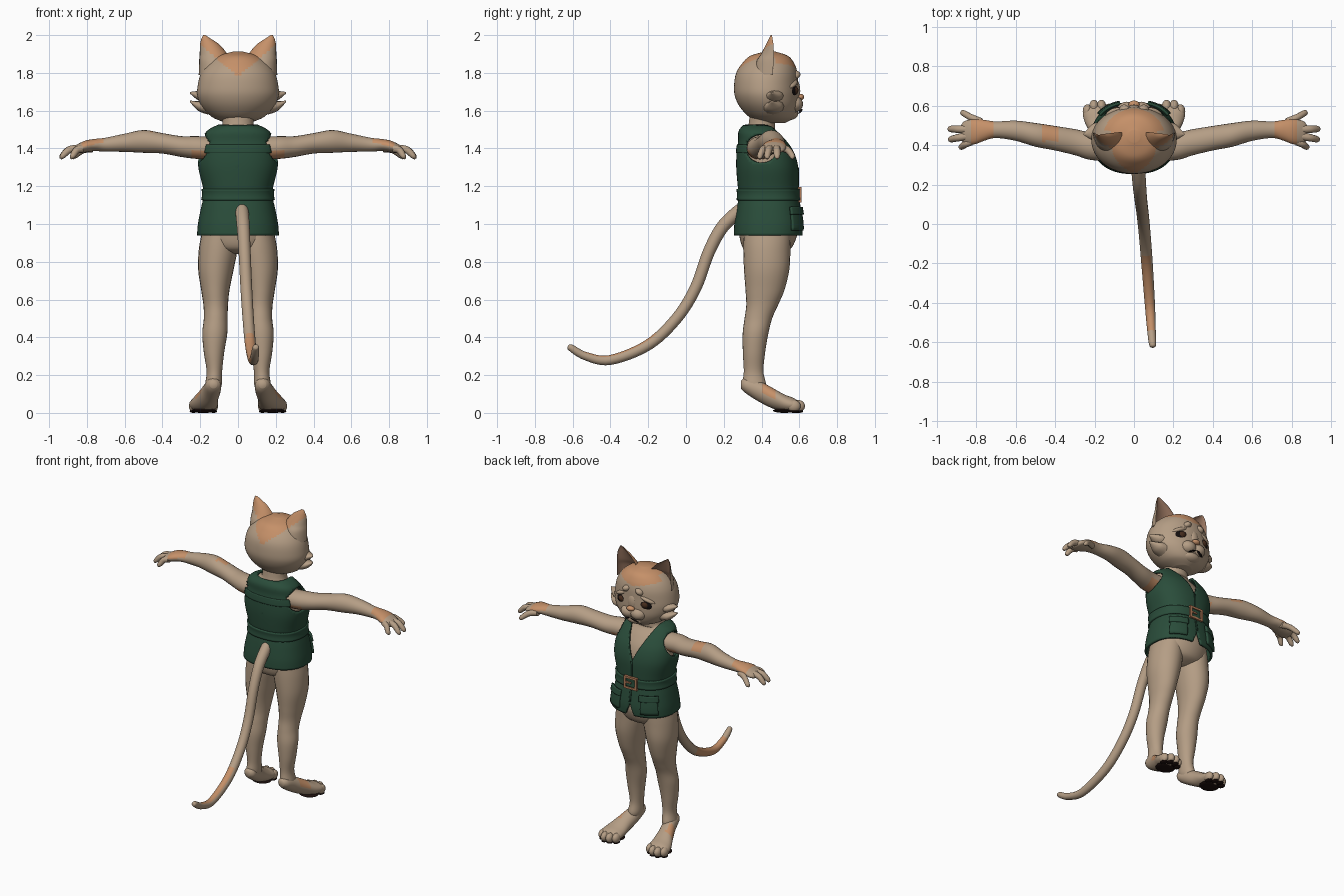
import bpy, bmesh, math
from mathutils import Vector, Matrix

if "Cube" in bpy.data.objects:
    bpy.data.objects.remove(bpy.data.objects["Cube"], do_unlink=True)


def material(name, r, g, b):
    m = bpy.data.materials.new(name)
    m.use_nodes = True
    m.diffuse_color = (r, g, b, 1)
    node = next(n for n in m.node_tree.nodes if n.type == 'BSDF_PRINCIPLED')
    node.inputs["Base Color"].default_value = (r, g, b, 1)
    node.inputs["Roughness"].default_value = .8
    return m


FUR = material("tan fur", .46, .34, .235)
ORANGE = material("orange fur", .56, .28, .14)
GREEN = material("green cloth", .023, .074, .043)
SEAM = material("dark green seam", .012, .04, .024)
COPPER = material("copper buckle", .45, .2, .1)
PAD = material("dark paw pad", .012, .005, .004)
BROWN = material("brown iris", .06, .025, .012)
BLACK = material("black eye rim", .006, .004, .004)
INNER = material("inner ear", .3, .17, .11)
X, Y, Z = Vector((1, 0, 0)), Vector((0, 1, 0)), Vector((0, 0, 1))


def finish(name, bm, mats, rule=None, angle=50):
    """Turn a bmesh into a shaded object; rule picks a material per face."""
    bmesh.ops.recalc_face_normals(bm, faces=bm.faces)
    for f in bm.faces:
        f.smooth = True
        if rule:
            f.material_index = int(rule(f.calc_center_median(), f.normal))
    me = bpy.data.meshes.new(name)
    bm.to_mesh(me)
    bm.free()
    for m in mats:
        me.materials.append(m)
    me.set_sharp_from_angle(angle=math.radians(angle))
    ob = bpy.data.objects.new(name, me)
    bpy.context.collection.objects.link(ob)
    return ob


def spline(keys, steps):
    """Smooth path through the keys, interpolating every value."""
    out = []
    for i in range(len(keys) - 1):
        p = [keys[max(0, min(len(keys) - 1, i + d))] for d in (-1, 0, 1, 2)]
        for s in range(steps):
            t = s / steps
            out.append([b + .5 * t * (c - a + t * (2*a - 5*b + 4*c - d + t * (3*(b - c) + d - a)))
                        for a, b, c, d in zip(*p)])
    return out + [list(keys[-1])]


def loft(name, keys, u, v=None, side=1, mats=(FUR,), rule=None, sides=24, steps=6, cup=False):
    """Skin elliptical rings (x, y, z, radius u, radius v) along a path."""
    rows = spline(keys, steps)
    pts = [Vector((r[0] * side, r[1], r[2])) for r in rows]
    bm, rings = bmesh.new(), []
    for i, row in enumerate(rows):
        tangent = pts[min(i + 1, len(pts) - 1)] - pts[max(i - 1, 0)]
        w = v if v else tangent.cross(u).normalized()
        ring = []
        for k in range(sides):
            a = math.tau * k / sides
            s = math.sin(a)
            if cup and s > 0:
                s *= -.6
            ring.append(bm.verts.new(pts[i] + u * (row[3] * math.cos(a)) + w * (row[4] * s)))
        rings.append(ring)
    for r0, r1 in zip(rings, rings[1:]):
        for k in range(sides):
            j = (k + 1) % sides
            bm.faces.new((r0[k], r0[j], r1[j], r1[k]))
    bm.faces.new(rings[0])
    bm.faces.new(rings[-1])
    return finish(name, bm, mats, rule)


def blob(name, centre, radii, mat=FUR, tilt=0, yaw=0):
    bm = bmesh.new()
    turn = Matrix.Rotation(yaw, 4, 'Z') @ Matrix.Rotation(tilt, 4, 'Y')
    bmesh.ops.create_uvsphere(bm, u_segments=20, v_segments=12, radius=1,
                              matrix=Matrix.Translation(centre) @ turn @ Matrix.Diagonal((*radii, 1)))
    return finish(name, bm, [mat])


# Vest cross-sections: height, depth centre, half width, half depth
VEST = [(.94, .435, .21, .175), (1, .437, .205, .174), (1.08, .437, .19, .162),
        (1.15, .437, .174, .15), (1.2, .435, .18, .154), (1.3, .43, .203, .157),
        (1.38, .42, .2, .145), (1.44, .405, .182, .122), (1.49, .385, .158, .1),
        (1.52, .39, .1, .08)]
DENSE = spline(VEST, 8)


def vest_point(z, degrees, grow):
    for a, b in zip(DENSE, DENSE[1:]):
        if z <= b[0]:
            break
    t = (z - a[0]) / (b[0] - a[0])
    cy, rx, ry = (p + (q - p) * t for p, q in zip(a[1:], b[1:]))
    c, s = math.cos(math.radians(degrees)), math.sin(math.radians(degrees))
    return Vector(((rx + grow) * math.copysign(abs(c) ** .85, c),
                   cy + (ry + grow) * math.copysign(abs(s) ** .85, s), z))


def cloth_patch(name, z0, z1, a0, a1, grow, thick, mat=GREEN, rows=6, cols=12, shape=None):
    """A piece of cloth that follows the vest surface."""
    bm = bmesh.new()
    g = [[bm.verts.new(vest_point(z0 + (z1 - z0) * i / rows, a0 + (a1 - a0) * k / cols, grow))
          for k in range(cols + 1)] for i in range(rows + 1)]
    for i in range(rows):
        for k in range(cols):
            bm.faces.new((g[i][k], g[i][k + 1], g[i + 1][k + 1], g[i + 1][k]))
    bmesh.ops.remove_doubles(bm, verts=bm.verts, dist=.0001)
    if shape:
        shape(bm)
    ob = finish(name, bm, [mat])
    mod = ob.modifiers.new("thickness", 'SOLIDIFY')
    mod.thickness, mod.offset = thick, 0
    return ob


def arm_distance(p):
    return math.hypot((p.y - .4) / .085, (p.z - 1.4) / .075)


def cut_vest(bm):
    # neckline, hem split and armholes
    for apex, slope in ((1.3, .45), (1.02, -.4)):
        for s in (-1, 1):
            geom = bm.verts[:] + bm.edges[:] + bm.faces[:]
            bmesh.ops.bisect_plane(bm, geom=geom, plane_co=(0, 0, apex), plane_no=(1, 0, -s * slope))
    gone = []
    for f in bm.faces:
        p = f.calc_center_median()
        neck = p.y > .4 and abs(p.x) < .45 * (p.z - 1.3)
        hem = p.y > .4 and abs(p.x) < .4 * (1.02 - p.z)
        if neck or hem or (abs(p.x) > .1 and arm_distance(p) < 1):
            gone.append(f)
    bmesh.ops.delete(bm, geom=gone, context='FACES')
    for v in bm.verts:
        d = arm_distance(v.co)
        if v.is_boundary and abs(v.co.x) > .1 and d < 1.25:
            v.co.y, v.co.z = .4 + (v.co.y - .4) / d, 1.4 + (v.co.z - 1.4) / d


# Clothing
cloth_patch("vest", .94, 1.52, -90, 270, 0, .014, rows=48, cols=96, shape=cut_vest)
cloth_patch("belt", 1.125, 1.185, -90, 270, .01, .014, cols=64)
cloth_patch("back_yoke", 1.375, 1.42, 215, 325, .006, .01, cols=24)
cloth_patch("front_seam", 1.03, 1.3, 89, 91, .008, .004, SEAM, rows=12, cols=2)
for s, label in ((-1, "left"), (1, "right")):
    a0, a1 = 90 - s * 18, 90 - s * 52
    cloth_patch(label + "_pocket", .965, 1.07, a0, a1, .012, .016)
    cloth_patch(label + "_pocket_flap", 1.05, 1.09, a0 + s * 2, a1 - s * 2, .02, .014)

# Buckle: a square frame with a prong
for name, x, z, w, h in (("buckle_top", 0, 1.19, .1, .014), ("buckle_bottom", 0, 1.12, .1, .014),
                         ("buckle_left", -.043, 1.155, .014, .08), ("buckle_right", .043, 1.155, .014, .08),
                         ("buckle_prong", .02, 1.155, .05, .01)):
    bm = bmesh.new()
    bmesh.ops.create_cube(bm, size=1, matrix=Matrix.Translation((x, .603, z)) @ Matrix.Diagonal((w, .018, h, 1)))
    finish(name, bm, [COPPER])

# Torso and neck
body = [(0, cy, z, rx - .022, ry - .022) for z, cy, rx, ry in VEST[:-1]]
loft("torso", [(0, .43, .84, .06, .06), (0, .43, .87, .15, .125)] + body
     + [(0, .4, 1.51, .085, .072), (0, .405, 1.6, .085, .065)], X, Y, sides=40)


# Head
def crown(p, n):
    return p.z > (1.82 + .2 * abs(p.x) if p.y > .47 else 1.78 + .85 * abs(p.x))


loft("head", [(0, .465, 1.535, .06, .06), (0, .455, 1.565, .135, .118), (0, .44, 1.62, .19, .155),
              (0, .428, 1.68, .215, .17), (0, .425, 1.74, .212, .17), (0, .428, 1.8, .195, .162),
              (0, .435, 1.85, .16, .138), (0, .44, 1.89, .105, .1), (0, .445, 1.912, .03, .03)],
     X, Y, mats=(FUR, ORANGE), rule=crown, sides=64, steps=8)
blob("chin", (0, .545, 1.585), (.07, .05, .035))
blob("nose", (0, .606, 1.672), (.028, .02, .017), ORANGE)
blob("nose_bridge", (0, .58, 1.705), (.035, .025, .06))


def ear_colour(p, n):
    return 2 if n.y > .15 else crown(Vector((p.x, 0, p.z)), n)


for s, label in ((-1, "left"), (1, "right")):
    loft(label + "_ear", [(.13, .46, 1.79, .078, .1), (.128, .463, 1.86, .078, .09), (.13, .465, 1.9, .073, .068),
                          (.15, .463, 1.95, .051, .04), (.168, .458, 1.98, .026, .02), (.178, .455, 2, .006, .006)],
         X, Y, s, (FUR, ORANGE, INNER), ear_colour, cup=True)
    blob(label + "_muzzle", (s * .037, .57, 1.635), (.053, .05, .043))
    blob(label + "_mouth_line", (s * .03, .606, 1.598), (.03, .008, .004), BLACK, s * .4, -s * .3)
    blob(label + "_eye_rim", (s * .088, .553, 1.705), (.056, .034, .04), BLACK, s * .3, -s * .35)
    blob(label + "_iris", (s * .084, .562, 1.707), (.03, .034, .027), BROWN, s * .3, -s * .35)
    blob(label + "_eyelid", (s * .095, .55, 1.742), (.06, .038, .018), FUR, s * .4, -s * .35)
    blob(label + "_brow", (s * .048, .572, 1.79), (.03, .034, .022), FUR, s * .5, -s * .2)
    for name, z, tip in (("upper", 1.69, 1.695), ("lower", 1.635, 1.65)):
        loft(f"{label}_{name}_cheek_tuft", [(.16, .46, z - .01, .06, .045), (.21, .465, z - .01, .042, .026),
                                            (.255, .455, tip, .004, .004)], Y, Z, s, sides=12)

# Arms and hands


def arm_colour(p, n):
    armpit = abs(p.x) < .25 and p.z < 1.385
    hand = .71 < abs(p.x) < .83 and n.z > .2
    elbow = -.46 < p.x < -.38 and n.z > .3 and p.y > .42
    return armpit or hand or elbow


for s, label in ((-1, "left"), (1, "right")):
    loft(label + "_arm", [(.12, .39, 1.4, .07, .06), (.22, .395, 1.405, .07, .06), (.3, .415, 1.41, .066, .055),
                          (.4, .435, 1.427, .062, .054), (.5, .452, 1.437, .06, .06), (.6, .473, 1.43, .051, .048),
                          (.7, .478, 1.42, .042, .037), (.76, .475, 1.418, .053, .032), (.81, .468, 1.41, .064, .031),
                          (.86, .465, 1.395, .056, .022), (.88, .465, 1.39, .03, .012)],
         Y, Z, s, (FUR, ORANGE), arm_colour)
    for i, (bx, by, tx, ty) in enumerate(((.82, .42, .885, .392), (.85, .445, .938, .43),
                                          (.85, .48, .94, .482), (.77, .515, .875, .562))):
        mx, my = (bx + tx) / 2, (by + ty) / 2
        loft(f"{label}_finger_{i + 1}", [(bx, by, 1.4, .021, .02), (mx, my, 1.392, .019, .019),
                                         (tx - .01, ty, 1.36, .016, .015), (tx, ty, 1.345, .006, .006)], Y, None, s, sides=12)

# Legs and feet
for s, label in ((-1, "left"), (1, "right")):
    loft(label + "_leg", [(.1, .43, .96, .09, .125), (.105, .428, .87, .102, .125), (.117, .427, .76, .094, .12),
                          (.12, .418, .65, .075, .103), (.118, .403, .57, .065, .084), (.118, .383, .5, .063, .073),
                          (.123, .368, .42, .066, .068), (.127, .36, .32, .054, .059), (.125, .358, .22, .041, .052),
                          (.13, .362, .15, .044, .062), (.135, .37, .11, .035, .045)], X, Y, s)
    loft(label + "_foot", [(.13, .29, .15, .02, .02), (.13, .315, .145, .04, .04), (.14, .38, .118, .047, .055),
                           (.16, .45, .082, .056, .055), (.178, .52, .052, .073, .046), (.184, .57, .042, .074, .037),
                           (.186, .6, .036, .05, .02)], X, Z, s, (FUR, ORANGE),
         lambda p, n: .4 < p.y < .47 and abs(p.x) > .17 and n.z > 0)
    for i, (x, y) in enumerate(((.13, .575), (.165, .595), (.203, .595), (.236, .572))):
        blob(f"{label}_toe_{i + 1}", (s * x, y, .036), (.024, .035, .032))
        blob(f"{label}_toe_pad_{i + 1}", (s * x, y, .008), (.02, .026, .008), PAD)
    blob(label + "_sole_pad", (s * .18, .52, .012), (.066, .06, .012), PAD)

# Tail
loft("tail", [(.02, .31, 1.09, .03, .03), (.022, .27, 1.06, .035, .035), (.028, .19, .98, .034, .034),
              (.035, .12, .85, .032, .032), (.044, .05, .66, .031, .031), (.054, -.05, .5, .03, .03),
              (.066, -.2, .36, .029, .029), (.08, -.4, .28, .026, .026), (.088, -.53, .3, .022, .022),
              (.094, -.61, .345, .018, .018), (.095, -.625, .353, .006, .006)], X, None, 1, (FUR, ORANGE),
     lambda p, n: -.54 < p.y < -.17 and n.z - n.x > -.1)
